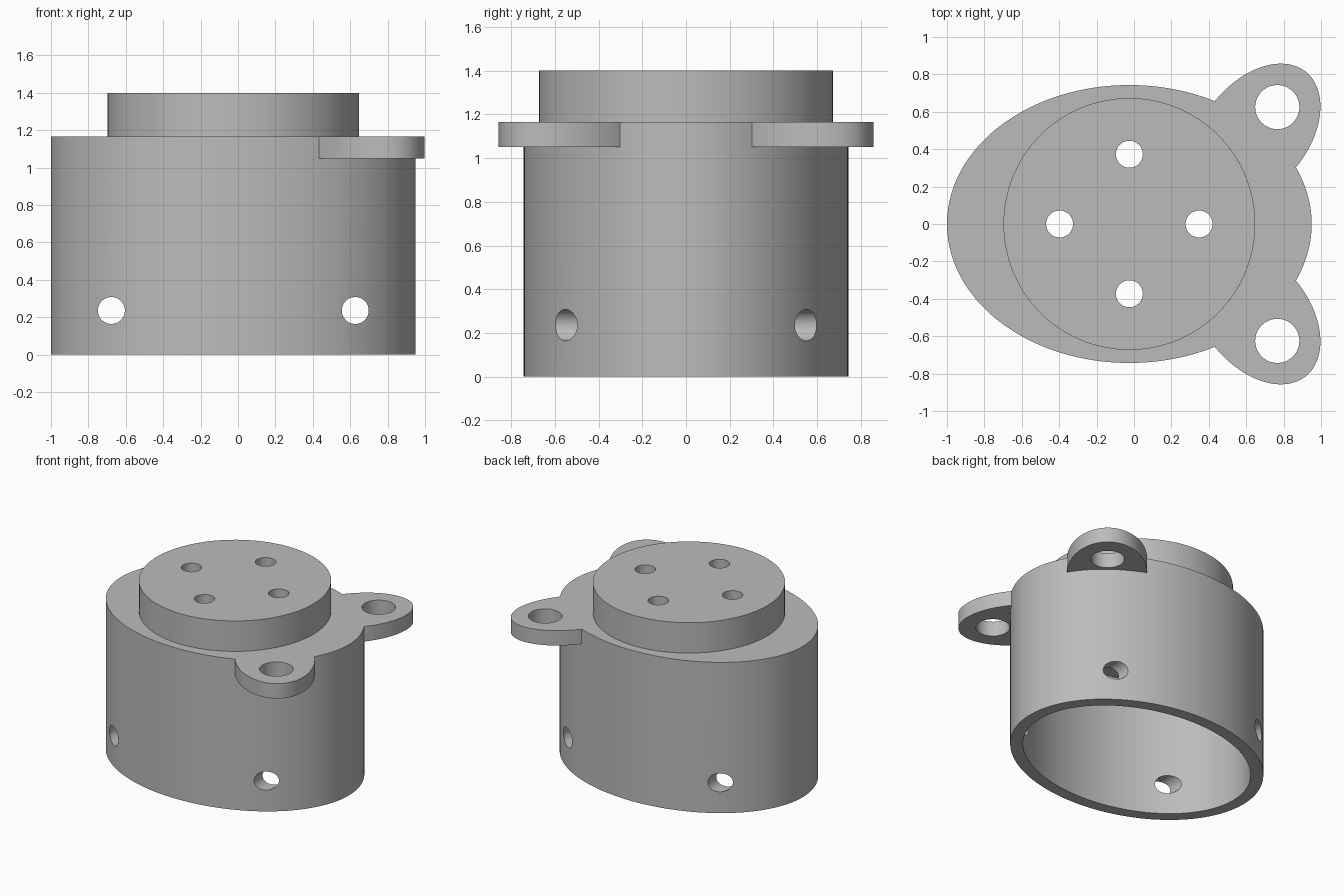
import bpy
import math

cube = bpy.data.objects.get("Cube")
if cube:
    bpy.data.objects.remove(cube, do_unlink=True)

grey = bpy.data.materials.new("plain grey")
grey.use_nodes = True
colour = (0.5, 0.5, 0.5, 1)
grey.diffuse_color = colour
grey.node_tree.nodes["Principled BSDF"].inputs["Base Color"].default_value = colour

CX = -0.025          # axis of body and raised disc
TOP = 1.165          # top of the body
CEILING = 1.05       # underside of the top plate and lugs


def cylinder(name, x, y, z0, z1, rx, ry, turn=0, sides=96):
    """Upright elliptical cylinder between two heights."""
    bpy.ops.mesh.primitive_cylinder_add(vertices=sides, radius=1, depth=1,
                                        location=(x, y, (z0 + z1) / 2),
                                        rotation=(0, 0, turn))
    ob = bpy.context.object
    ob.name = name
    ob.scale = (rx, ry, z1 - z0)
    bpy.ops.object.transform_apply(location=True, rotation=True, scale=True)
    ob.data.materials.append(grey)
    return ob


def combine(target, tool, operation):
    """Apply a boolean and discard the tool object."""
    tool.hide_render = True
    mod = target.modifiers.new(operation, 'BOOLEAN')
    mod.operation = operation
    mod.solver = 'EXACT'
    mod.object = tool
    bpy.context.view_layer.objects.active = target
    bpy.ops.object.modifier_apply(modifier=mod.name)
    bpy.data.objects.remove(tool, do_unlink=True)


# Oval body with a round raised disc on top
housing = cylinder("housing", CX, 0, 0, TOP, 0.975, 0.743, sides=160)
combine(housing, cylinder("raised_disc", CX, 0, 1.1, 1.4, 0.673, 0.673, sides=128), 'UNION')

# Mounting lugs, flush with the top of the body
for side in (-1, 1):
    lug = cylinder("lug", 0.652, side * 0.483, CEILING, TOP, 0.425, 0.28,
                   side * math.radians(51))
    combine(housing, lug, 'UNION')

# Hollow inside, open at the bottom
combine(housing, cylinder("cavity", CX, 0, -0.1, CEILING, 0.885, 0.653, sides=160), 'DIFFERENCE')

# Screw holes through the lugs
for side in (-1, 1):
    combine(housing, cylinder("lug_hole", 0.766, side * 0.625, 0.95, 1.3, 0.118, 0.118, sides=64), 'DIFFERENCE')

# Four holes through the disc
for i in range(4):
    a = i * math.pi / 2
    hole = cylinder("disc_hole", CX + 0.373 * math.cos(a), 0.373 * math.sin(a),
                    0.9, 1.5, 0.072, 0.072, sides=48)
    combine(housing, hole, 'DIFFERENCE')

# Cross holes running front to back near the bottom
for side in (-1, 1):
    hole = cylinder("cross_hole", 0, 0, -1, 1, 0.072, 0.072, sides=48)
    hole.rotation_euler = (math.pi / 2, 0, 0)
    hole.location = (CX + side * 0.652, 0, 0.236)
    bpy.context.view_layer.update()
    combine(housing, hole, 'DIFFERENCE')

bpy.ops.object.select_all(action='DESELECT')
housing.select_set(True)
bpy.context.view_layer.objects.active = housing
bpy.ops.object.shade_smooth_by_angle(angle=math.radians(30))
